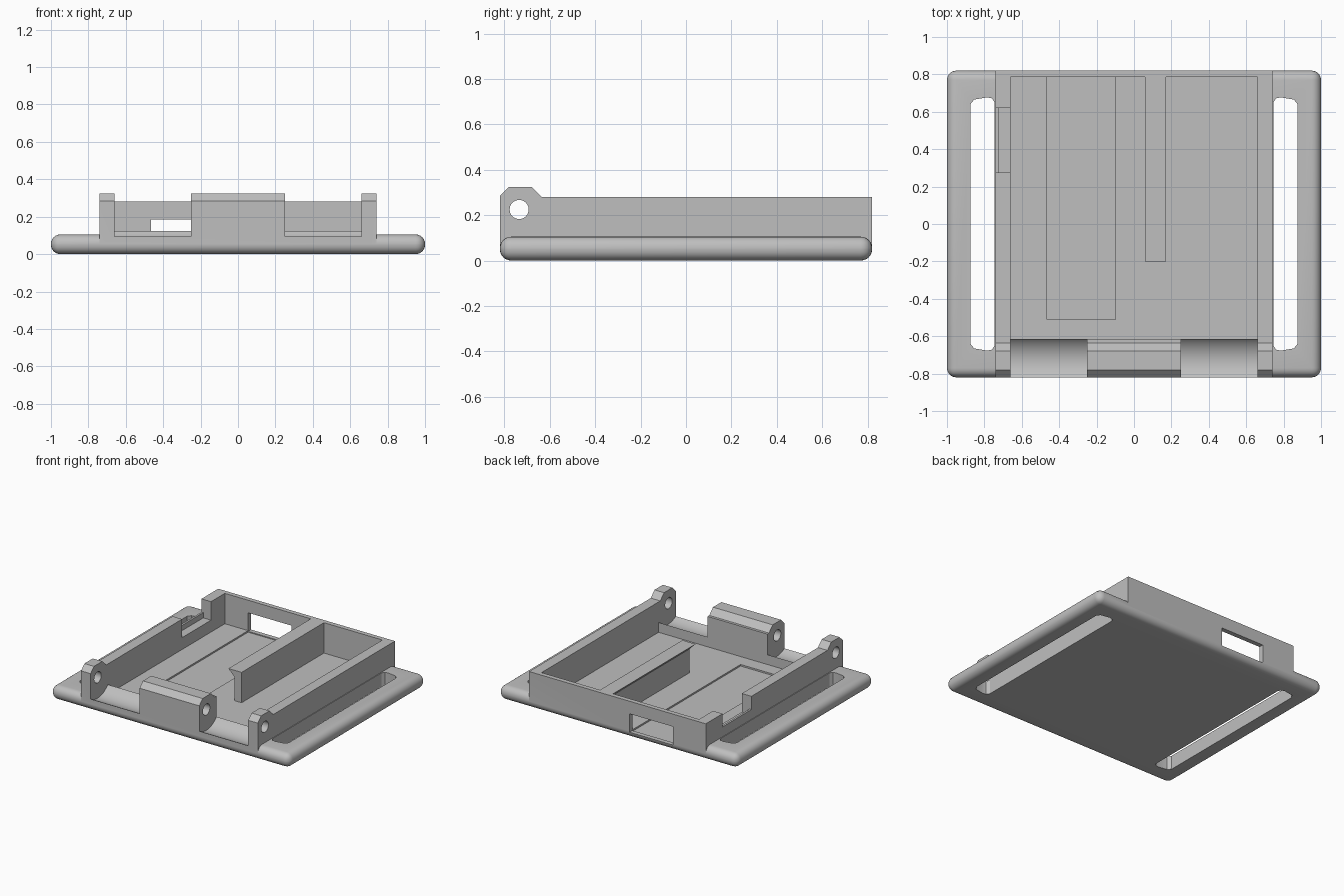
import bpy, bmesh, math
from mathutils import Vector

if "Cube" in bpy.data.objects:
    bpy.data.objects.remove(bpy.data.objects["Cube"], do_unlink=True)

grey = bpy.data.materials.new("plain_grey")
grey.use_nodes = True
colour = (0.52, 0.52, 0.52, 1)
grey.diffuse_color = colour
grey.node_tree.nodes["Principled BSDF"].inputs["Base Color"].default_value = colour


def finish(name, bm):
    bmesh.ops.recalc_face_normals(bm, faces=bm.faces[:])
    mesh = bpy.data.meshes.new(name)
    bm.to_mesh(mesh)
    bm.free()
    ob = bpy.data.objects.new(name, mesh)
    bpy.context.collection.objects.link(ob)
    mesh.materials.append(grey)
    return ob


def prism(name, outline, axis, lo, hi):
    """Extrude a closed outline along an axis; outline holds the other two coordinates in order."""
    bm = bmesh.new()
    verts = []
    for p in outline:
        co = list(p)
        co.insert(axis, lo)
        verts.append(bm.verts.new(co))
    face = bm.faces.new(verts)
    moved = bmesh.ops.extrude_face_region(bm, geom=[face])["geom"]
    shift = Vector((0, 0, 0))
    shift[axis] = hi - lo
    bmesh.ops.translate(bm, vec=shift, verts=[v for v in moved if isinstance(v, bmesh.types.BMVert)])
    return finish(name, bm)


def box(name, x0, x1, y0, y1, z0, z1):
    return prism(name, [(x0, y0), (x1, y0), (x1, y1), (x0, y1)], 2, z0, z1)


def circle(y, z, r, n):
    return [(y + r * math.cos(math.tau * i / n), z + r * math.sin(math.tau * i / n)) for i in range(n)]


def select(ob):
    bpy.ops.object.select_all(action="DESELECT")
    ob.select_set(True)
    bpy.context.view_layer.objects.active = ob


def combine(target, tool, operation):
    tool.hide_render = True
    mod = target.modifiers.new(operation, "BOOLEAN")
    mod.operation, mod.solver, mod.object = operation, "EXACT", tool
    select(target)
    bpy.ops.object.modifier_apply(modifier=mod.name)
    bpy.data.objects.remove(tool, do_unlink=True)


# Rounded base plate
tray = box("tray", -1, 1, -0.82, 0.82, 0, 0.105)
bevel = tray.modifiers.new("rounding", "BEVEL")
bevel.width, bevel.segments = 0.05, 6
select(tray)
bpy.ops.object.modifier_apply(modifier=bevel.name)

# Housing with raised hinge shoulders
side_profile = [(-0.82, 0.05), (0.82, 0.05), (0.82, 0.28), (-0.635, 0.28),
                (-0.68, 0.325), (-0.78, 0.325), (-0.82, 0.285)]
combine(tray, prism("housing", side_profile, 0, -0.74, 0.74), "UNION")

# Main cavity, shallow floor channel and rear opening
cutters = [
    box("cavity", -0.66, 0.66, -0.615, 0.785, 0.05, 0.5),
    box("floor_channel", -0.465, -0.10, -0.51, 0.785, 0.038, 0.2),
    box("rear_opening", -0.465, -0.10, 0.75, 0.9, 0.045, 0.185),
]

# Stepped notch in the right wall
cutters.append(box("wall_notch", -0.8, -0.65, 0.275, 0.62, 0.18, 0.5))
cutters.append(box("notch_step", -0.725, -0.65, 0.275, 0.62, 0.14, 0.5))

# Hinge recesses and strap slots on both sides
slot = [(0.745, -0.65), (0.76, -0.672), (0.785, -0.677), (0.855, -0.665), (0.875, -0.64),
        (0.875, 0.64), (0.855, 0.665), (0.785, 0.677), (0.76, 0.672), (0.745, 0.65)]
for s in (-1, 1):
    cutters.append(prism("hinge_recess", circle(-0.735, 0.225, 0.157, 48), 0, s * 0.25, s * 0.66))
    cutters.append(prism("strap_slot", [(s * x, y) for x, y in slot], 2, -0.1, 0.2))

# Hinge pin hole
cutters.append(prism("pin_hole", circle(-0.735, 0.225, 0.042, 32), 0, -0.9, 0.9))
for cutter in cutters:
    combine(tray, cutter, "DIFFERENCE")

# Divider wall with an overhanging lip
divider = prism("divider_wall", [(0.11, 0.04), (0.17, 0.04), (0.17, 0.28), (0.06, 0.28), (0.11, 0.23)],
                1, -0.2, 0.79)

for ob in (tray, divider):
    select(ob)
    bpy.ops.object.shade_smooth_by_angle(angle=math.radians(25))
